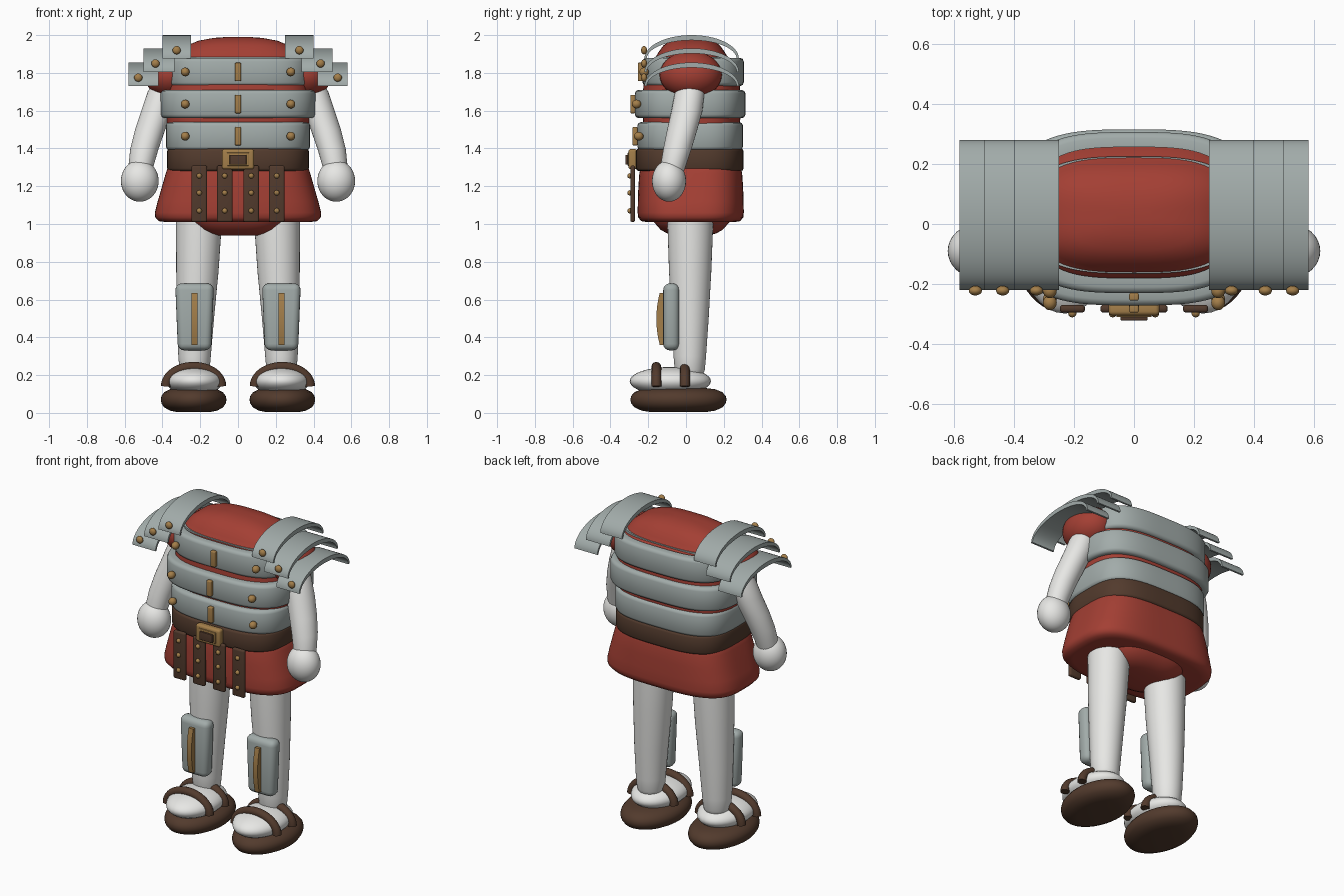
import bpy, bmesh, math
from mathutils import Vector

if "Cube" in bpy.data.objects:
    bpy.data.objects.remove(bpy.data.objects["Cube"])


def material(name, rgb):
    m = bpy.data.materials.new(name)
    m.diffuse_color = (*rgb, 1)
    m.use_nodes = True
    m.node_tree.nodes["Principled BSDF"].inputs["Base Color"].default_value = m.diffuse_color
    return m


RED = material("red cloth", (0.37, 0.05, 0.034))
STEEL = material("grey steel", (0.36, 0.41, 0.40))
PALE = material("pale body", (0.80, 0.80, 0.78))
BROWN = material("brown leather", (0.085, 0.043, 0.026))
GOLD = material("brass", (0.37, 0.21, 0.068))


def finish(name, bm, mat, smooth=True, angle=40):
    bmesh.ops.recalc_face_normals(bm, faces=bm.faces[:])
    me = bpy.data.meshes.new(name)
    bm.to_mesh(me)
    bm.free()
    ob = bpy.data.objects.new(name, me)
    bpy.context.collection.objects.link(ob)
    me.materials.append(mat)
    if smooth:
        bpy.ops.object.select_all(action='DESELECT')
        ob.select_set(True)
        bpy.context.view_layer.objects.active = ob
        bpy.ops.object.shade_smooth_by_angle(angle=math.radians(angle))
    return ob


def spow(v, p):
    return math.copysign(abs(v) ** p, v)


def loft(name, rings, mat, n=2.0, seg=64, closed=False):
    """Stack of superellipse rings (cx, cy, z, rx, ry); closed joins last to first."""
    bm = bmesh.new()
    loops = []
    for cx, cy, z, rx, ry in rings:
        loops.append([bm.verts.new((cx + rx * spow(math.cos(t), 2 / n),
                                    cy + ry * spow(math.sin(t), 2 / n), z))
                      for t in (2 * math.pi * i / seg for i in range(seg))])
    pairs = list(zip(loops, loops[1:]))
    if closed:
        pairs.append((loops[-1], loops[0]))
    for a, b in pairs:
        for i in range(seg):
            j = (i + 1) % seg
            bm.faces.new((a[i], a[j], b[j], b[i]))
    if not closed:
        bm.faces.new(loops[0])
        bm.faces.new(loops[-1])
    return finish(name, bm, mat, angle=60)


def ball(name, c, r, mat, u=32, v=20):
    bm = bmesh.new()
    bmesh.ops.create_uvsphere(bm, u_segments=u, v_segments=v, radius=1)
    for p in bm.verts:
        p.co = Vector(c) + Vector(p.co[k] * r[k] for k in range(3))
    return finish(name, bm, mat)


def box(name, c, size, mat, bevel=0.0, taper=1.0):
    """Bevelled box; taper scales the width of the lower end."""
    bm = bmesh.new()
    bmesh.ops.create_cube(bm, size=1)
    for p in bm.verts:
        k = taper if p.co.z < 0 else 1
        p.co = Vector((c[0] + p.co.x * size[0] * k, c[1] + p.co.y * size[1],
                       c[2] + p.co.z * size[2]))
    if bevel:
        bmesh.ops.bevel(bm, geom=bm.edges[:], offset=bevel, segments=4,
                        profile=0.5, affect='EDGES')
    return finish(name, bm, mat)


def band(name, z0, z1, rx, ry, cy, mat, b=0.02, wall=0.05):
    """Hollow hoop with rounded outer edges."""
    prof = [(wall, z0), (b, z0), (b * .3, z0 + b * .3), (0, z0 + b),
            (0, z1 - b), (b * .3, z1 - b * .3), (b, z1), (wall, z1)]
    return loft(name, [(0, cy, z, rx - d, ry - d) for d, z in prof], mat, 3.2, 96, True)


# Torso, skirt and belt
torso = [(.94, .12, .09), (.95, .17, .13), (.97, .21, .165), (1.01, .25, .2),
         (1.15, .31, .23), (1.35, .355, .245), (1.6, .385, .26), (1.76, .375, .255),
         (1.84, .36, .235), (1.87, .34, .2), (1.91, .315, .175), (1.945, .27, .15),
         (1.97, .21, .115), (1.985, .13, .07), (1.99, .06, .03)]
loft("torso", [(0, .03, z, a, b) for z, a, b in torso], RED, 3.0, 96)
skirt = [(1.01, .38, .23), (1.015, .42, .262), (1.035, .438, .278), (1.06, .44, .281),
         (1.12, .425, .28), (1.2, .402, .277), (1.27, .382, .272), (1.31, .368, .262),
         (1.33, .345, .24)]
loft("skirt", [(0, .025, z, a, b) for z, a, b in skirt], RED, 3.2, 96)
band("belt", 1.28, 1.40, .375, .285, .02, BROWN, .015)

# Neck trim and chest hoops
loft("neck_trim", [(0, .03, z, a, b) for z, a, b in
                   ((1.85, .35, .195), (1.885, .35, .195), (1.885, .33, .178),
                    (1.85, .33, .178))], STEEL, 3.0, 96, True)
for i, (z0, rx, ry, cy, front) in enumerate(((1.73, .382, .268, .038, -.23),
                                             (1.56, .412, .293, .022, -.27),
                                             (1.39, .382, .28, .022, -.258))):
    band(f"chest_hoop_{i}", z0, z0 + .15, rx, ry, cy, STEEL)
    box(f"chest_clasp_{i}", (0, front - .012, z0 + .075), (.032, .026, .098), GOLD, .006)
    for s in (-1, 1):
        ball(f"hoop_stud_{i}", (s * .28, front + .008, z0 + .075),
             (.023, .025, .023), GOLD, 16, 10)

# Buckle
box("buckle", (0, -.282, 1.343), (.17, .045, .108), GOLD, .014)
box("buckle_rim", (0, -.304, 1.343), (.118, .012, .07), GOLD, .004)
box("buckle_centre", (0, -.313, 1.34), (.09, .016, .052), BROWN, .004)

# Hanging leather straps with studs
for i, x in enumerate((-.205, -.07, .07, .205)):
    box(f"apron_strap_{i}", (x, -.282, 1.16), (.084, .026, .30), BROWN, .011)
    for z in (1.255, 1.165, 1.07):
        ball(f"apron_stud_{i}", (x, -.297, z), (.014, .014, .014), GOLD, 12, 8)


def shoulder_plate(name, x0, x1, top, s):
    """Arched plate spanning front to back."""
    bm = bmesh.new()
    steps = 32
    rows = []
    for i in range(steps + 1):
        t = math.pi * i / steps
        c, d = math.cos(t), math.sin(t)
        o = (.03 - .25 * c, top - .125 + .125 * d)
        n = (.03 - .238 * c, top - .125 + .098 * d)
        rows.append([bm.verts.new((s * x, *p)) for x, p in
                     ((x0, o), (x1, o), (x1, n), (x0, n))])
    for a, b in zip(rows, rows[1:]):
        for k in range(4):
            m = (k + 1) % 4
            bm.faces.new((a[k], a[m], b[m], b[k]))
    bm.faces.new(rows[0])
    bm.faces.new(rows[-1])
    return finish(name, bm, STEEL, angle=35)


for s, side in ((-1, "left"), (1, "right")):
    # Layered shoulder plates
    for i, (x0, x1, top, sx) in enumerate(((.25, .40, 2.0, .325), (.335, .50, 1.93, .437),
                                           (.42, .58, 1.855, .528))):
        shoulder_plate(f"{side}_shoulder_plate_{i}", x0, x1, top, s)
        ball(f"{side}_shoulder_stud_{i}", (s * sx, -.222, top - .08),
             (.022, .016, .022), GOLD, 16, 10)

    # Sleeve, arm and hand
    ball(f"{side}_sleeve", (s * .36, .025, 1.79), (.135, .165, .125), RED)
    arm = [(.385, .025, 1.76, .06), (.40, .02, 1.70, .078), (.43, .005, 1.6, .082),
           (.465, -.02, 1.5, .08), (.495, -.045, 1.4, .075), (.515, -.07, 1.3, .066),
           (.52, -.08, 1.23, .055)]
    loft(f"{side}_arm", [(s * x, y, z, r, r) for x, y, z, r in arm], PALE, 2, 32)
    ball(f"{side}_hand", (s * .52, -.09, 1.228), (.1, .09, .11), PALE)

    # Leg
    leg = [(.23, .02, .17, .04), (.23, .02, .19, .066), (.23, .02, .23, .08),
           (.23, .02, .3, .086), (.225, .022, .5, .098), (.215, .022, .75, .112),
           (.207, .023, 1.0, .121), (.205, .024, 1.12, .12)]
    loft(f"{side}_leg", [(s * x, y, z, r, r) for x, y, z, r in leg], PALE, 2, 40)

    # Shin guard with brass ridge
    box(f"{side}_shin_guard", (s * .23, -.078, .508), (.205, .085, .355), STEEL, .035, .86)
    ridge = bpy.data.curves.new(f"{side}_shin_ridge", 'CURVE')
    bm = bmesh.new()
    rows = []
    for i in range(9):
        u = i / 4 - 1
        y = -.157 + .018 * u * u
        rows.append([bm.verts.new((s * .23 + dx, yy, .498 + .138 * u)) for dx, yy in
                     ((-.016, y), (.016, y), (.016, y + .04), (-.016, y + .04))])
    for a, b in zip(rows, rows[1:]):
        for k in range(4):
            bm.faces.new((a[k], a[(k + 1) % 4], b[(k + 1) % 4], b[k]))
    bm.faces.new(rows[0])
    bm.faces.new(rows[-1])
    bpy.data.curves.remove(ridge)
    finish(f"{side}_shin_ridge", bm, GOLD, angle=35)

    # Foot, sole and sandal straps
    ball(f"{side}_foot", (s * .23, -.083, .168), (.15, .215, .075), PALE)
    sole = [(.005, .09, .15), (.012, .125, .195), (.03, .157, .234), (.05, .17, .25),
            (.07, .174, .255), (.09, .17, .25), (.11, .155, .232), (.125, .125, .195),
            (.133, .08, .13)]
    loft(f"{side}_sole", [(s * .235, -.04, z, a, b) for z, a, b in sole], BROWN, 2, 48)
    for i, y in enumerate((-.157, -.006)):
        cu = bpy.data.curves.new(f"{side}_sandal_strap_{i}", 'CURVE')
        cu.dimensions = '3D'
        cu.bevel_depth = .026
        cu.bevel_resolution = 4
        cu.use_fill_caps = True
        sp = cu.splines.new('POLY')
        sp.points.add(24)
        for k, p in enumerate(sp.points):
            t = math.pi * k / 24
            p.co = (s * .235 + .147 * math.cos(t), y, .14 + .104 * math.sin(t), 1)
        sp.use_smooth = True
        cu.materials.append(BROWN)
        bpy.context.collection.objects.link(bpy.data.objects.new(cu.name, cu))
